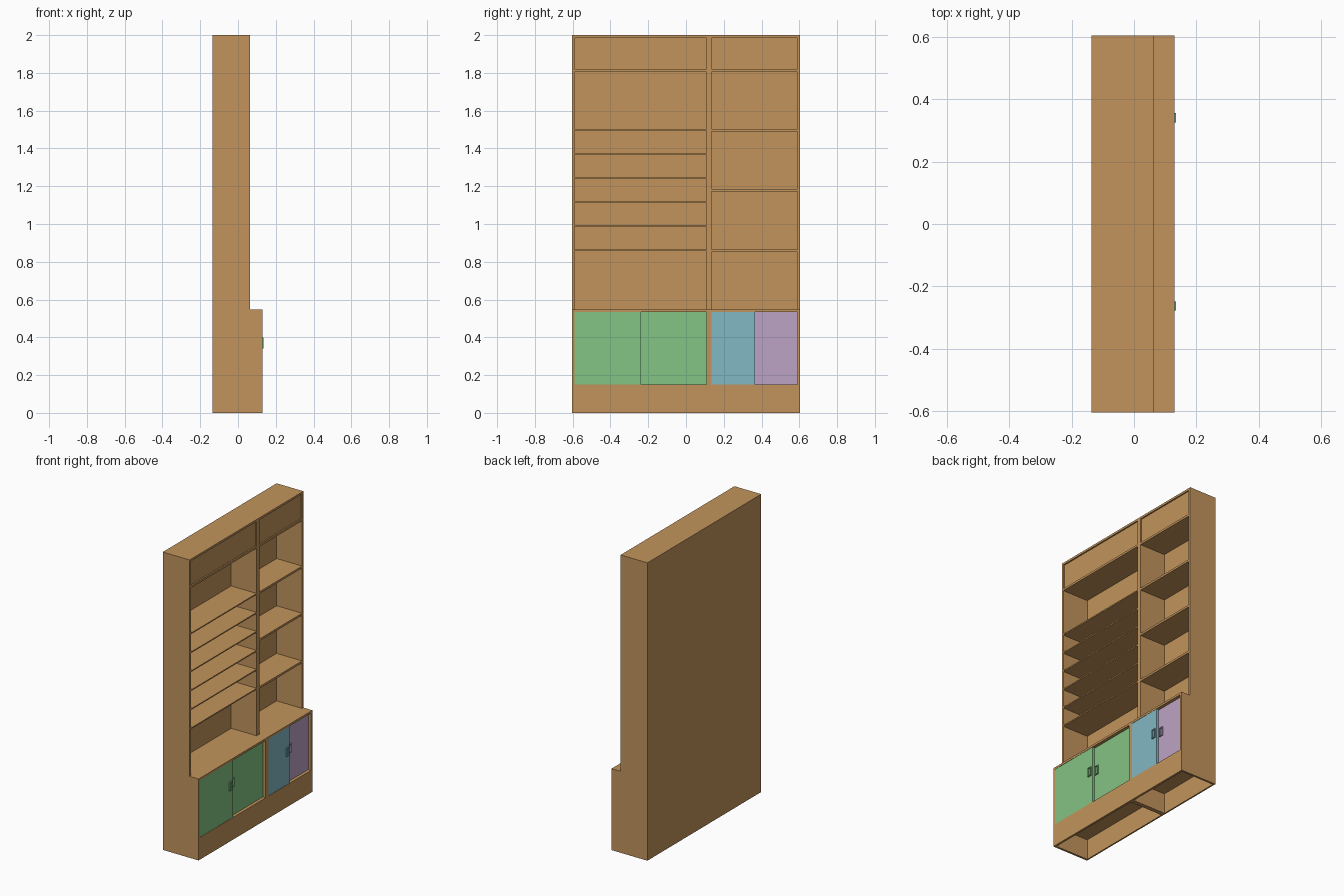
import bpy
import bmesh

cube = bpy.data.objects.get("Cube")
if cube:
    bpy.data.objects.remove(cube, do_unlink=True)


def material(name, rgb):
    lin = [((c / 255 + 0.055) / 1.055) ** 2.4 for c in rgb]
    mat = bpy.data.materials.new(name)
    mat.use_nodes = True
    mat.diffuse_color = (*lin, 1)
    mat.node_tree.nodes["Principled BSDF"].inputs["Base Color"].default_value = (*lin, 1)
    return mat


WOOD = material("oak wood", (194, 148, 92))
GREEN = material("green paint", (131, 195, 131))
BLUE = material("blue paint", (130, 184, 195))
LILAC = material("lilac paint", (188, 164, 197))


def finish(name, bm, mat):
    bmesh.ops.recalc_face_normals(bm, faces=bm.faces)
    mesh = bpy.data.meshes.new(name)
    bm.to_mesh(mesh)
    bm.free()
    mesh.materials.append(mat)
    obj = bpy.data.objects.new(name, mesh)
    bpy.context.collection.objects.link(obj)
    return obj


def add_box(bm, x, y, z):
    verts = bmesh.ops.create_cube(bm, size=1)["verts"]
    for v in verts:
        v.co = [(lo + hi) / 2 + c * (hi - lo) for c, (lo, hi) in zip(v.co, (x, y, z))]


def board(name, x, y, z, mat=WOOD):
    bm = bmesh.new()
    add_box(bm, x, y, z)
    return finish(name, bm, mat)


# Main depths, heights and board thickness
BACK, INNER, SHELF_FRONT, BASE_FRONT = -0.136, -0.126, 0.063, 0.13
COUNTER, TOP, T = 0.547, 2.0, 0.014


def side_panel(name, y0, y1):
    """Upright with a deeper foot, extruded from its stepped outline."""
    outline = [(INNER, 0), (BASE_FRONT, 0), (BASE_FRONT, COUNTER),
               (SHELF_FRONT, COUNTER), (SHELF_FRONT, TOP), (INNER, TOP)]
    bm = bmesh.new()
    face = bm.faces.new([bm.verts.new((x, y0, z)) for x, z in outline])
    ext = bmesh.ops.extrude_face_region(bm, geom=[face])["geom"]
    for v in ext:
        if isinstance(v, bmesh.types.BMVert):
            v.co.y = y1
    finish(name, bm, WOOD)


def handle(name, x, y, mat):
    """Thin rectangular pull made of four bars."""
    bm = bmesh.new()
    w, h, b, zc = 0.015, 0.03, 0.005, 0.37
    for s in (-1, 1):
        a = sorted((y + s * w, y + s * (w - b)))
        add_box(bm, (x, x + 0.0075), a, (zc - h, zc + h))
        c = sorted((zc + s * h, zc + s * (h - b)))
        add_box(bm, (x, x + 0.0075), (y - w + b, y + w - b), c)
    finish(name, bm, mat)


def unit(side, y0, y1, shelves, shelf_t, door_mats):
    """One bay: uprights, boards, plinth, fascia and two sliding doors."""
    a, b = y0 + T, y1 - T
    side_panel(side + "_unit_first_upright", y0, y1 - (y1 - y0 - T))
    side_panel(side + "_unit_second_upright", b, y1)
    board(side + "_back_panel", (BACK, INNER), (y0, y1), (0, TOP))

    # Boards running across the bay
    board(side + "_top_board", (INNER, SHELF_FRONT), (a, b), (TOP - T, TOP))
    board(side + "_counter", (INNER, BASE_FRONT), (a, b), (COUNTER - T, COUNTER))
    board(side + "_cabinet_floor", (INNER, BASE_FRONT), (a, b), (0.135, 0.149))
    board(side + "_plinth", (BASE_FRONT - T, BASE_FRONT), (a, b), (0, 0.135))
    board(side + "_upper_shelf", (INNER, SHELF_FRONT), (a, b), (1.806, 1.82))
    board(side + "_fascia", (0.04, 0.054), (a, b), (1.82, TOP - T))
    for i, z in enumerate(shelves):
        board(f"{side}_shelf_{i + 1}", (INNER, SHELF_FRONT), (a, b), (z - shelf_t, z))

    # Sliding doors, the first running in front of the second
    mid = (a + b) / 2
    spans = ((a, mid + 0.003), (mid - 0.003, b))
    for i, (span, mat) in enumerate(zip(spans, door_mats)):
        front = 0.128 - 0.019 * i
        board(f"{side}_door_{i + 1}", (front - 0.016, front), span, (0.149, COUNTER - T), mat)
        handle(f"{side}_door_handle_{i + 1}", front, mid + (0.024 if i else -0.022), mat)


unit("wide", -0.604, 0.122, (1.503, 1.376, 1.249, 1.121, 0.994, 0.866), 0.008, (GREEN, GREEN))
unit("narrow", 0.122, 0.604, (1.503, 1.186, 0.866), T, (BLUE, LILAC))
